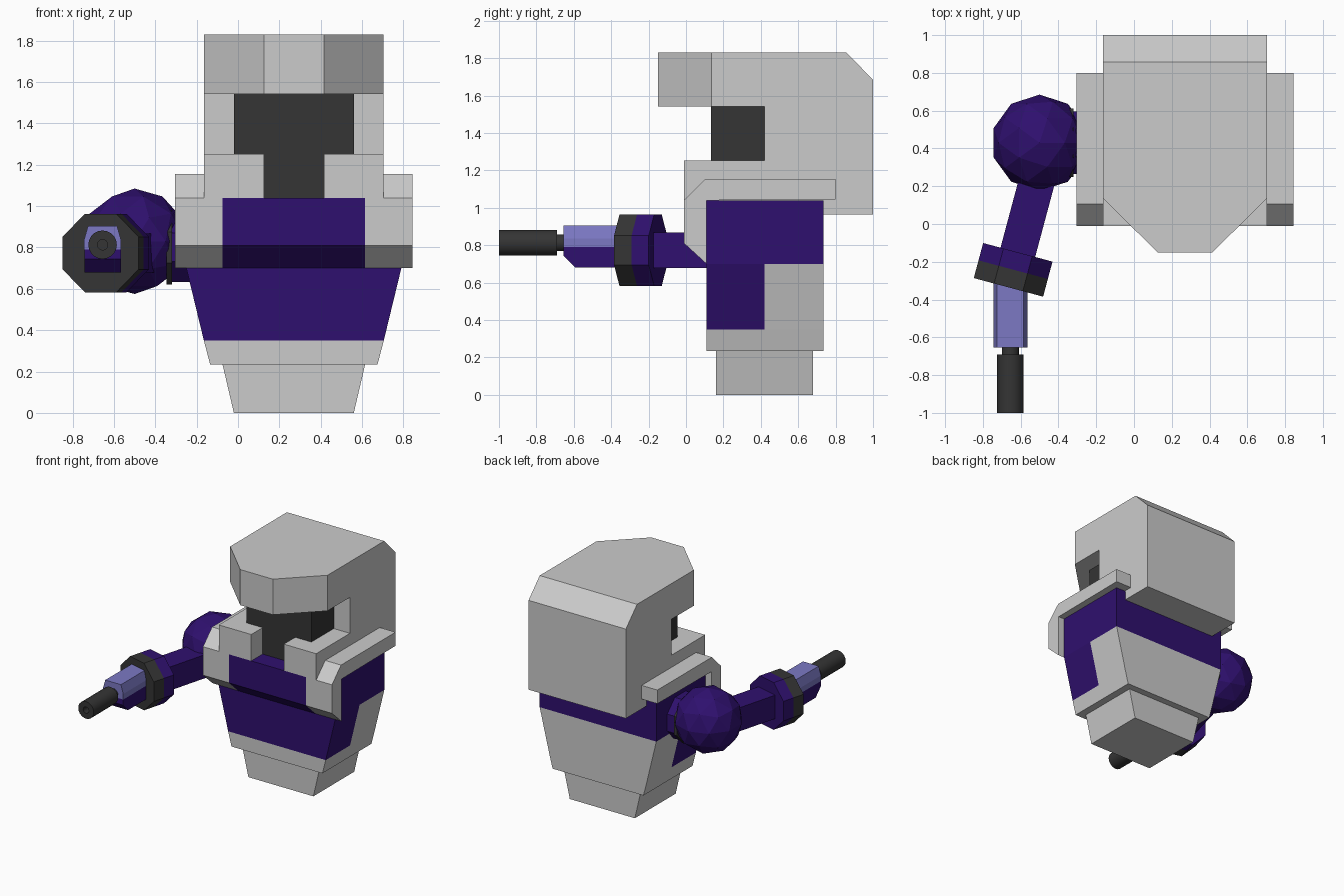
import bpy, bmesh, math
from mathutils import Matrix, Vector

if "Cube" in bpy.data.objects:
    bpy.data.objects.remove(bpy.data.objects["Cube"])

CX = 0.27  # body centre line


def material(name, rgb):
    m = bpy.data.materials.new(name)
    m.diffuse_color = (*rgb, 1)
    m.use_nodes = True
    m.node_tree.nodes["Principled BSDF"].inputs["Base Color"].default_value = m.diffuse_color
    return m


PURPLE = material("purple", (0.028, 0.005, 0.156))
DARK = material("dark", (0.035, 0.035, 0.035))
LAVENDER = material("lavender", (0.2, 0.19, 0.55))


def finish(name, bm, mat):
    bmesh.ops.recalc_face_normals(bm, faces=bm.faces)
    me = bpy.data.meshes.new(name)
    bm.to_mesh(me)
    bm.free()
    ob = bpy.data.objects.new(name, me)
    bpy.context.collection.objects.link(ob)
    if mat:
        me.materials.append(mat)
    return ob


def prism(name, axis, pts, lo, hi, mat=None):
    """Extrude a 2D outline along an axis; the outline uses the other two axes in order."""
    def place(p, t):
        v = list(p)
        v.insert("xyz".index(axis), t)
        return v
    bm = bmesh.new()
    a = [bm.verts.new(place(p, lo)) for p in pts]
    b = [bm.verts.new(place(p, hi)) for p in pts]
    bm.faces.new(a)
    bm.faces.new(b[::-1])
    for i in range(len(pts)):
        j = (i + 1) % len(pts)
        bm.faces.new((a[i], a[j], b[j], b[i]))
    return finish(name, bm, mat)


def rect(u0, u1, v0, v1):
    return [(u0, v0), (u1, v0), (u1, v1), (u0, v1)]


def taper(w0, z0, w1, z1):
    return [(CX - w0, z0), (CX + w0, z0), (CX + w1, z1), (CX - w1, z1)]


def rod(name, p, q, r, sides, mat, turn=0.0):
    """Straight bar with a regular cross-section from p to q."""
    p, q = Vector(p), Vector(q)
    d = q - p
    m = (Matrix.Translation((p + q) / 2) @ d.to_track_quat('Z', 'Y').to_matrix().to_4x4()
         @ Matrix.Rotation(turn, 4, 'Z'))
    bm = bmesh.new()
    bmesh.ops.create_cone(bm, cap_ends=True, segments=sides, radius1=r, radius2=r,
                          depth=d.length, matrix=m)
    return finish(name, bm, mat)


# Tapered lower body
prism("base", "y", taper(0.29, 0, 0.345, 0.235), 0.16, 0.68)
prism("hem", "y", taper(0.405, 0.235, 0.435, 0.35), 0.11, 0.735)
prism("waist_back", "y", taper(0.435, 0.35, 0.52, 0.70), 0.42, 0.735)
prism("waist_front", "y", taper(0.435, 0.35, 0.52, 0.70), 0.11, 0.42, PURPLE)

# Chest, with projecting front panel
prism("chest", "y", taper(0.52, 0.70, 0.52, 1.04), 0.11, 0.735, PURPLE)
panel = [(0.11, 1.04), (-0.01, 1.04), (-0.01, 0.81), (0.11, 0.70)]
prism("chest_panel", "x", panel, CX - 0.345, CX + 0.345, PURPLE)

# Shoulder straps, lapels and cheek guards on both sides
strap = [(0.8, 1.045), (0.8, 1.155), (0.105, 1.155), (-0.01, 1.04), (0.11, 1.04)]
for s, side in ((-1, "left"), (1, "right")):
    prism(f"lapel_{side}", "x", panel, CX + s * 0.345, CX + s * 0.575)
    prism(f"strap_{side}", "x", strap, CX + s * 0.434, CX + s * 0.575)
    cheek = [(0.434, -0.01), (0.145, -0.01), (0.145, 0.135),
             (0.29, 0.135), (0.29, 0.42), (0.434, 0.42)]
    prism(f"cheek_{side}", "z", [(CX + s * u, v) for u, v in cheek], 1.04, 1.253)

# Helmet: back shell, faceted brim and dark visor
shell = [(0.42, 0.965), (1.0, 0.965), (1.0, 1.685), (0.857, 1.83), (0.42, 1.83)]
prism("helmet_shell", "x", shell, CX - 0.434, CX + 0.434)
brim = [(CX - 0.434, 0.42), (CX - 0.434, 0.135), (CX - 0.145, -0.15),
        (CX + 0.145, -0.15), (CX + 0.434, 0.135), (CX + 0.434, 0.42)]
prism("helmet_brim", "z", brim, 1.543, 1.83)
prism("visor", "z", rect(CX - 0.29, CX + 0.29, 0.135, 0.42), 1.04, 1.543, DARK)

# Shoulder ball with its joint discs
bm = bmesh.new()
bmesh.ops.create_icosphere(bm, subdivisions=2, radius=0.255,
                           matrix=Matrix.Translation((-0.5, 0.43, 0.83)))
finish("shoulder_ball", bm, PURPLE)
rod("joint_ring", (-0.345, 0.43, 0.80), (-0.32, 0.43, 0.80), 0.195, 8, DARK, math.pi / 8)
rod("joint_disc", (-0.32, 0.43, 0.80), (-0.22, 0.43, 0.80), 0.18, 8, PURPLE, math.pi / 8)


# Arm swung outwards by 15 degrees, ending in an octagonal cuff
def along(t):
    a = math.radians(15)
    return (-0.615 - t * math.sin(a), -0.15 - t * math.cos(a), 0.773)


rod("arm", along(-0.48), along(0.05), 0.095 * math.sqrt(2), 4, PURPLE, math.pi / 4)
octagon = 0.19 / math.cos(math.pi / 8)
rod("cuff", along(0), along(0.095), octagon, 8, PURPLE, math.pi / 8)
rod("cuff_band", along(0.095), along(0.192), octagon, 8, DARK, math.pi / 8)

# Blaster body: bevelled top half, purple lower half with sloped nose
BX = -0.655
top = [(BX - 0.09, 0.79), (BX + 0.09, 0.79), (BX + 0.09, 0.835),
       (BX + 0.07, 0.905), (BX - 0.07, 0.905), (BX - 0.09, 0.835)]
prism("blaster_top", "y", top, -0.655, -0.27, LAVENDER)
grip = [(-0.27, 0.68), (-0.59, 0.68), (-0.655, 0.745), (-0.655, 0.79), (-0.27, 0.79)]
prism("blaster_lower", "x", grip, BX - 0.088, BX + 0.088, PURPLE)

# Barrel: turned profile (radius, y) with a bore at the muzzle
profile = [(0, -0.6), (0.045, -0.6), (0.045, -0.69), (0.069, -0.69), (0.069, -1.0),
           (0.025, -1.0), (0.025, -0.93), (0, -0.93)]
bm = bmesh.new()
vs = [bm.verts.new((BX + r, y, 0.813)) for r, y in profile]
edges = [bm.edges.new(pair) for pair in zip(vs, vs[1:])]
bmesh.ops.spin(bm, geom=vs + edges, cent=(BX, 0, 0.813), axis=(0, 1, 0),
               angle=2 * math.pi, steps=20)
bmesh.ops.remove_doubles(bm, verts=bm.verts, dist=1e-4)
barrel = finish("barrel", bm, DARK)
bpy.context.view_layer.objects.active = barrel
barrel.select_set(True)
bpy.ops.object.shade_smooth_by_angle()
